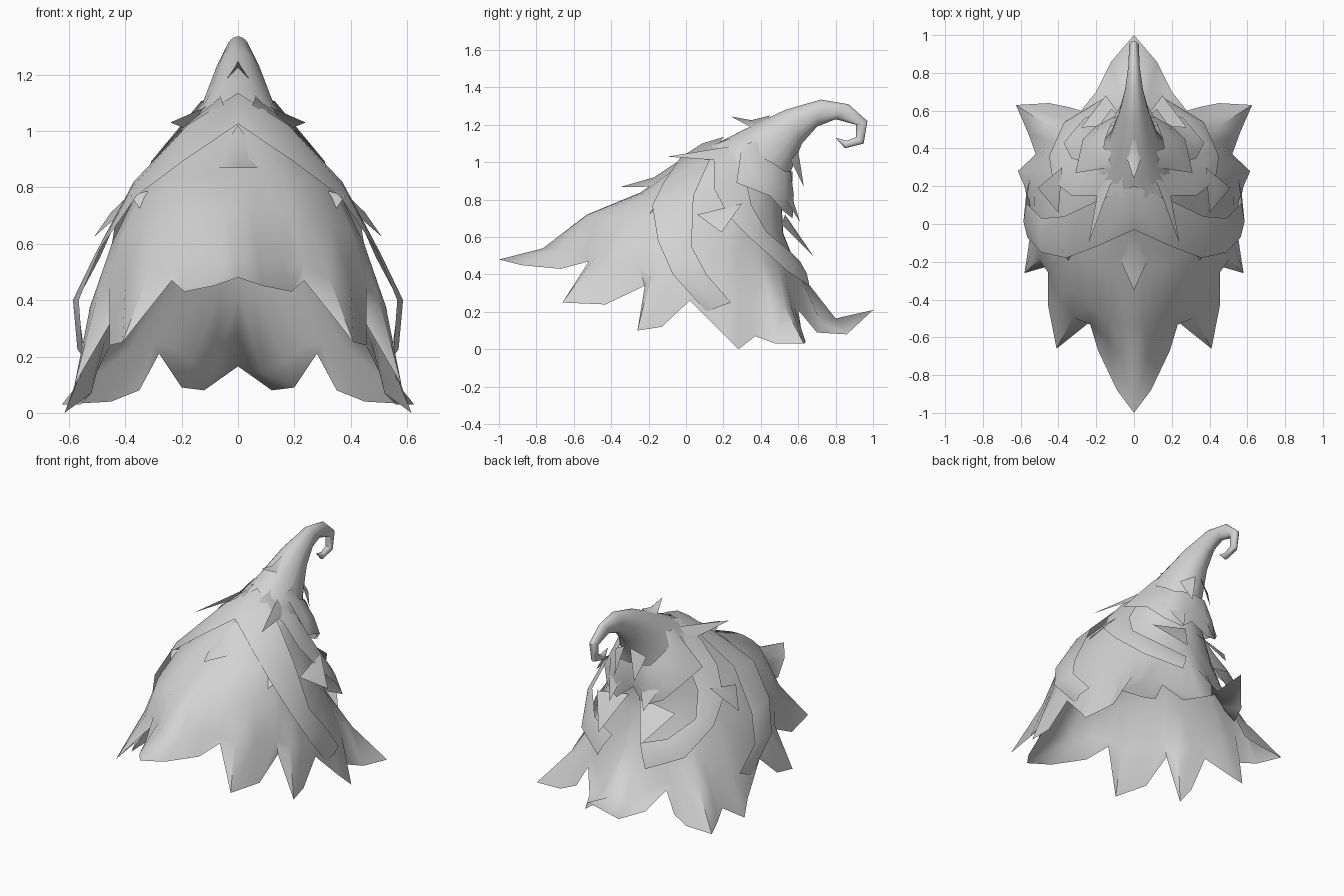
import bpy, math
from mathutils import Vector

if "Cube" in bpy.data.objects:
    bpy.data.objects.remove(bpy.data.objects["Cube"])

mat = bpy.data.materials.new("plain_grey")
mat.diffuse_color = (0.65, 0.65, 0.65, 1)
mat.use_nodes = True
mat.node_tree.nodes["Principled BSDF"].inputs["Base Color"].default_value = mat.diffuse_color


def mirrored(name, verts, faces):
    """Mesh of the right half, mirrored over x, with faces turned outward."""
    fixed = []
    for f in faces:
        p = [Vector(verts[i]) for i in f]
        c = sum(p, Vector()) / len(p)
        n = (p[1] - p[0]).cross(p[2] - p[0])
        out = Vector((c.x, c.y - 0.3, 0.3))
        fixed.append(f[::-1] if name != "pointed_cap" and n.dot(out) < 0 else f)
    me = bpy.data.meshes.new(name)
    me.from_pydata(verts, [], fixed)
    me.materials.append(mat)
    ob = bpy.data.objects.new(name, me)
    bpy.context.collection.objects.link(ob)
    m = ob.modifiers.new("mirror", 'MIRROR')
    m.use_clip = True
    m.merge_threshold = 0.0005
    for o in bpy.context.selected_objects:
        o.select_set(False)
    ob.select_set(True)
    bpy.context.view_layer.objects.active = ob
    bpy.ops.object.shade_smooth_by_angle(angle=math.radians(50))
    return ob


# Jagged hem of the cap, front to back
hem = [(0, -1, .48), (.09, -.88, .45), (.19, -.67, .43), (.235, -.52, .47),
       (.41, -.66, .25), (.455, -.43, .24), (.44, -.22, .34), (.58, -.26, .10),
       (.56, -.13, .12), (.54, .02, .26), (.58, .20, .08), (.615, .28, 0),
       (.52, .37, .07), (.56, .48, .03), (.625, .63, .03), (.45, .64, .04),
       (.35, .62, .08), (.28, .60, .21), (.20, .70, .09), (.12, .86, .08),
       (0, 1, .21)]

# Rings up to the curled tip: front y, front z, back y, back z, half width, front power
rings = [(-.53, .72, .60, .42, .46, 1.1),
         (-.24, .84, .52, .62, .37, .55), (-.01, 1.01, .51, .80, .235, .8),
         (.30, 1.17, .56, .95, .135, 1), (.53, 1.28, .62, 1.10, .084, 1),
         (.72, 1.335, .70, 1.19, .048, 1), (.87, 1.31, .80, 1.23, .03, 1),
         (.97, 1.22, .91, 1.20, .026, 1), (.95, 1.10, .91, 1.135, .022, 1),
         (.85, 1.075, .86, 1.115, .018, 1), (.80, 1.13, .805, 1.13, .002, 1)]
cols = len(hem)
angles = [math.atan2(x, -y) for x, y, z in hem]
upper = []
for yf, zf, yb, zb, w, p in rings:
    for a in angles:
        c = math.cos(a)
        if c > 0:
            c = c ** p
        s = (1 - c) / 2
        x = 0 if a < 1e-4 or a > math.pi - 1e-4 else w * math.sin(a)
        upper.append((x, yf + (yb - yf) * s, zf + (zb - zf) * s))

# Middle of the skirt: flared at front and back, slightly full at the sides
middle = []
for a, h, u in zip(angles, hem, upper[:cols]):
    m = (Vector(h) + Vector(u)) / 2
    c = math.cos(a)
    m.z -= .06 * c ** 8 if c > 0 else .15 * c ** 12
    if m.x > 0.001:
        m.x += .025 * math.sin(a) ** 2
    middle.append(m)
# Even out the folds between the hem points
middle = [tuple(m) if i in (0, cols - 1) else
          tuple(m * .5 + (middle[i - 1] + middle[i + 1]) * .25)
          for i, m in enumerate(middle)]
verts = hem + middle + upper
faces = []
for r in range(len(rings) + 1):
    for i in range(cols - 1):
        k = r * cols + i
        faces.append((k, k + 1, k + cols + 1, k + cols))
mirrored("pointed_cap", verts, faces)


def band(name, front, back, bulge=0.02):
    """Curved strip between two edges, bulging away from the cap."""
    vs, fs = [], []
    for a, b in zip(front, back):
        mid = (Vector(a) + Vector(b)) / 2
        out = Vector((mid.x, mid.y - 0.3, 0))
        if mid.x < 0.01 and mid.y < 0.3:
            out = Vector((0, 0, 1))
        mid += out.normalized() * bulge
        vs += [a, tuple(mid), b]
    for i in range(len(front) - 1):
        for j in range(2):
            k = i * 3 + j
            fs.append((k, k + 1, k + 4, k + 3))
    mirrored(name, vs, fs)


# Strips wrapped round the sides
band("front_wrap",
     [(0, -.03, 1.025), (.20, -.12, .89), (.36, -.18, .77), (.49, -.15, .58),
      (.565, -.07, .40), (.55, .11, .20)],
     [(0, .20, 1.135), (.18, .13, 1.02), (.37, .04, .82), (.49, .03, .55),
      (.57, .11, .40), (.55, .24, .25)])
band("rear_wrap",
     [(.05, .14, 1.09), (.22, .15, .99), (.33, .15, .86), (.43, .23, .71),
      (.45, .36, .58), (.37, .54, .42), (.17, .66, .34)],
     [(.06, .32, 1.15), (.17, .31, 1.0), (.24, .32, .91), (.33, .35, .77),
      (.37, .43, .63), (.26, .56, .52), (.10, .61, .47)], 0.012)

# Ragged collar below the back of the tip
band("back_collar",
     [(.12, .30, 1.10), (.31, .27, .89), (.27, .45, .82), (.20, .52, .74),
      (.10, .57, .70), (0, .54, .78)],
     [(.12, .38, 1.11), (.16, .40, 1.03), (.15, .46, 1.0), (.12, .53, .95),
      (.08, .56, .95), (0, .57, .95)], 0.012)


def leaf(name, base_a, tip, base_b, lift=0.02):
    """Pointed scrap with a raised midrib."""
    a, t, b = Vector(base_a), Vector(tip), Vector(base_b)
    root = (a + b) / 2
    rib = root.lerp(t, 0.35)
    rib += Vector((rib.x, rib.y - 0.3, 0.1)).normalized() * lift
    mirrored(name, [tuple(v) for v in (a, t, b, rib)],
             [(0, 1, 3), (3, 1, 2), (0, 3, 2)])


# Loose pointed scraps
leaf("long_front_leaf", (.08, .33, 1.10), (.24, -.10, 1.03), (.19, .18, 1.01), 0.01)
leaf("side_leaf", (.38, .30, .78), (.51, .19, .625), (.40, .06, .72))
leaf("high_back_leaf", (.02, .60, 1.06), (.07, .63, .87), (.11, .56, 1.01), 0.005)
leaf("middle_back_leaf", (.04, .54, .90), (.12, .61, .68), (.20, .50, .85), 0.005)
leaf("low_back_leaf", (.04, .53, .72), (.15, .68, .50), (.28, .51, .67), 0.01)
leaf("small_tab", (.31, -.15, .79), (.345, -.20, .72), (.38, -.14, .77), 0.005)

# Centre spikes on the front ridge
mirrored("brow_spike", [(0, -.35, .868), (.10, -.13, .87), (0, -.02, 1.02), (0, -.17, .92)],
         [(0, 1, 3), (3, 1, 2)])
mirrored("crest_spike", [(0, .24, 1.245), (.05, .38, 1.17), (0, .45, 1.25), (0, .35, 1.225)],
         [(0, 1, 3), (3, 1, 2)])
